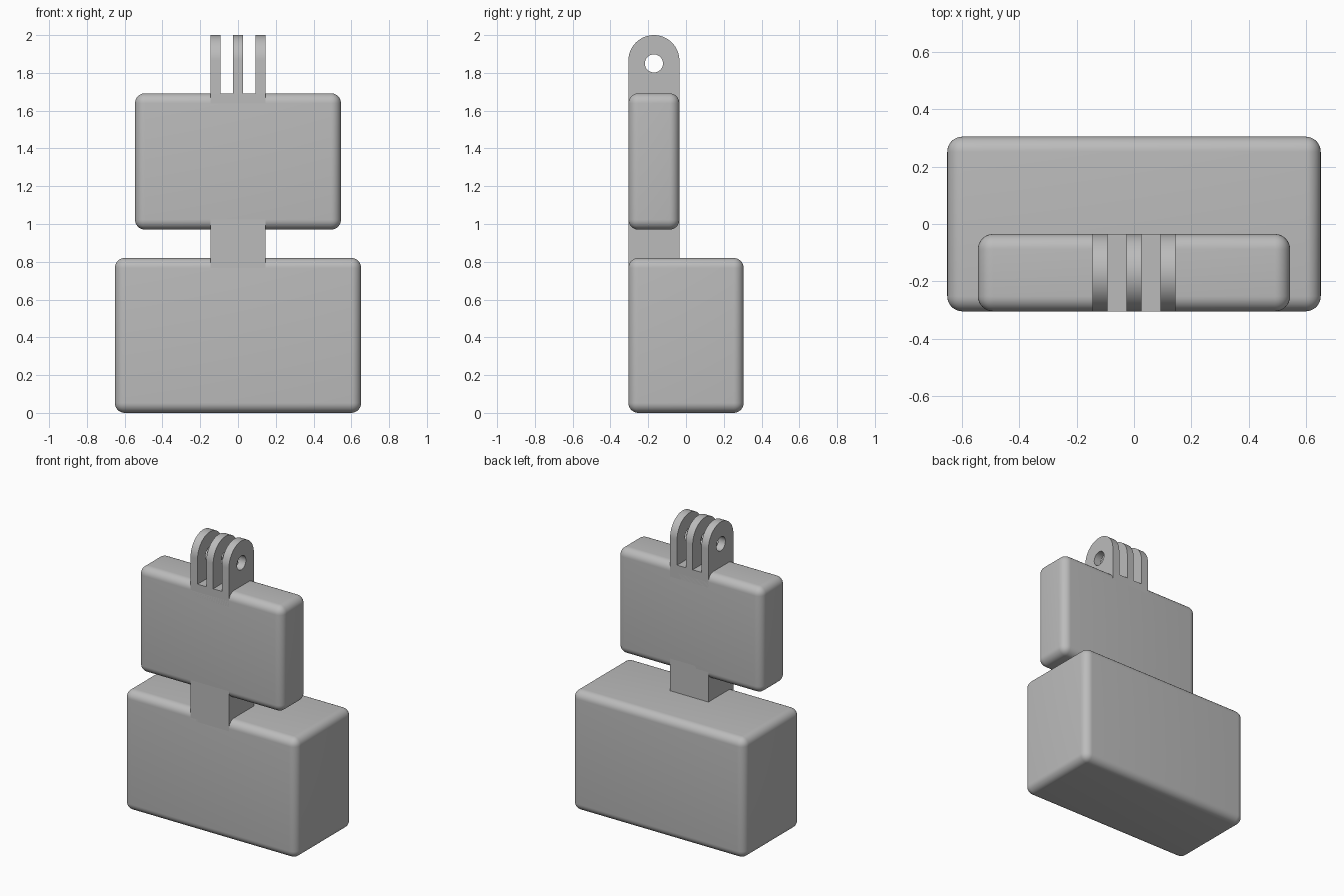
import bpy
import bmesh
from math import cos, sin, pi, radians
from mathutils import Vector

if "Cube" in bpy.data.objects:
    bpy.data.objects.remove(bpy.data.objects["Cube"], do_unlink=True)

grey = bpy.data.materials.new("plain grey")
grey.use_nodes = True
colour = (0.5, 0.5, 0.5, 1)
grey.diffuse_color = colour
grey.node_tree.nodes["Principled BSDF"].inputs["Base Color"].default_value = colour

FRONT, BACK = -0.305, -0.035      # depth shared by the slim parts
MID = (FRONT + BACK) / 2
TAB_HALF = 0.145                  # half width of the neck and mount


def finish(name, bm):
    bmesh.ops.recalc_face_normals(bm, faces=bm.faces[:])
    mesh = bpy.data.meshes.new(name)
    bm.to_mesh(mesh)
    bm.free()
    mesh.materials.append(grey)
    obj = bpy.data.objects.new(name, mesh)
    bpy.context.collection.objects.link(obj)
    bpy.ops.object.select_all(action="DESELECT")
    bpy.context.view_layer.objects.active = obj
    obj.select_set(True)
    bpy.ops.object.shade_smooth_by_angle(angle=radians(35))
    return obj


def box(name, half_x, y0, y1, z0, z1, radius=0):
    bm = bmesh.new()
    bmesh.ops.create_cube(bm, size=1)
    bmesh.ops.scale(bm, verts=bm.verts, vec=(2 * half_x, y1 - y0, z1 - z0))
    bmesh.ops.translate(bm, verts=bm.verts, vec=(0, (y0 + y1) / 2, (z0 + z1) / 2))
    if radius:
        bmesh.ops.bevel(bm, geom=bm.edges[:], offset=radius, segments=8,
                        profile=0.5, affect="EDGES")
    return finish(name, bm)


def prong(name, x0, x1, base, top, hole_z, hole_radius):
    # Round-topped plate with a pin hole, drawn in the yz plane and extruded
    r = (BACK - FRONT) / 2
    outline = [(FRONT, base), (BACK, base)]
    outline += [(MID + r * cos(pi * i / 32), top - r + r * sin(pi * i / 32))
                for i in range(33)]
    hole = [(MID + hole_radius * cos(pi * i / 16), hole_z + hole_radius * sin(pi * i / 16))
            for i in range(32)]
    bm = bmesh.new()
    edges = []
    for loop in (outline, hole):
        verts = [bm.verts.new((x0, y, z)) for y, z in loop]
        edges += [bm.edges.new((verts[i - 1], verts[i])) for i in range(len(verts))]
    bmesh.ops.triangle_fill(bm, edges=edges, use_beauty=True, normal=Vector((1, 0, 0)))
    side = bmesh.ops.extrude_face_region(bm, geom=bm.faces[:])
    moved = [g for g in side["geom"] if isinstance(g, bmesh.types.BMVert)]
    bmesh.ops.translate(bm, verts=moved, vec=(x1 - x0, 0, 0))
    return finish(name, bm)


# Rounded blocks
box("lower_block", 0.652, FRONT, -FRONT, 0, 0.82, 0.053)
box("upper_block", 0.545, FRONT, BACK, 0.97, 1.692, 0.053)

# Neck joining the blocks, and the flat seat under the prongs
box("neck", TAB_HALF, FRONT, BACK, 0.75, 1.04)
box("mount_seat", TAB_HALF, FRONT, BACK, 1.6, 1.692)

# Three mounting prongs
for label, x0, x1 in (("right", -TAB_HALF, -0.092),
                      ("middle", -0.026, 0.026),
                      ("left", 0.092, TAB_HALF)):
    prong(label + "_prong", x0, x1, 1.65, 2.0, 1.85, 0.048)
